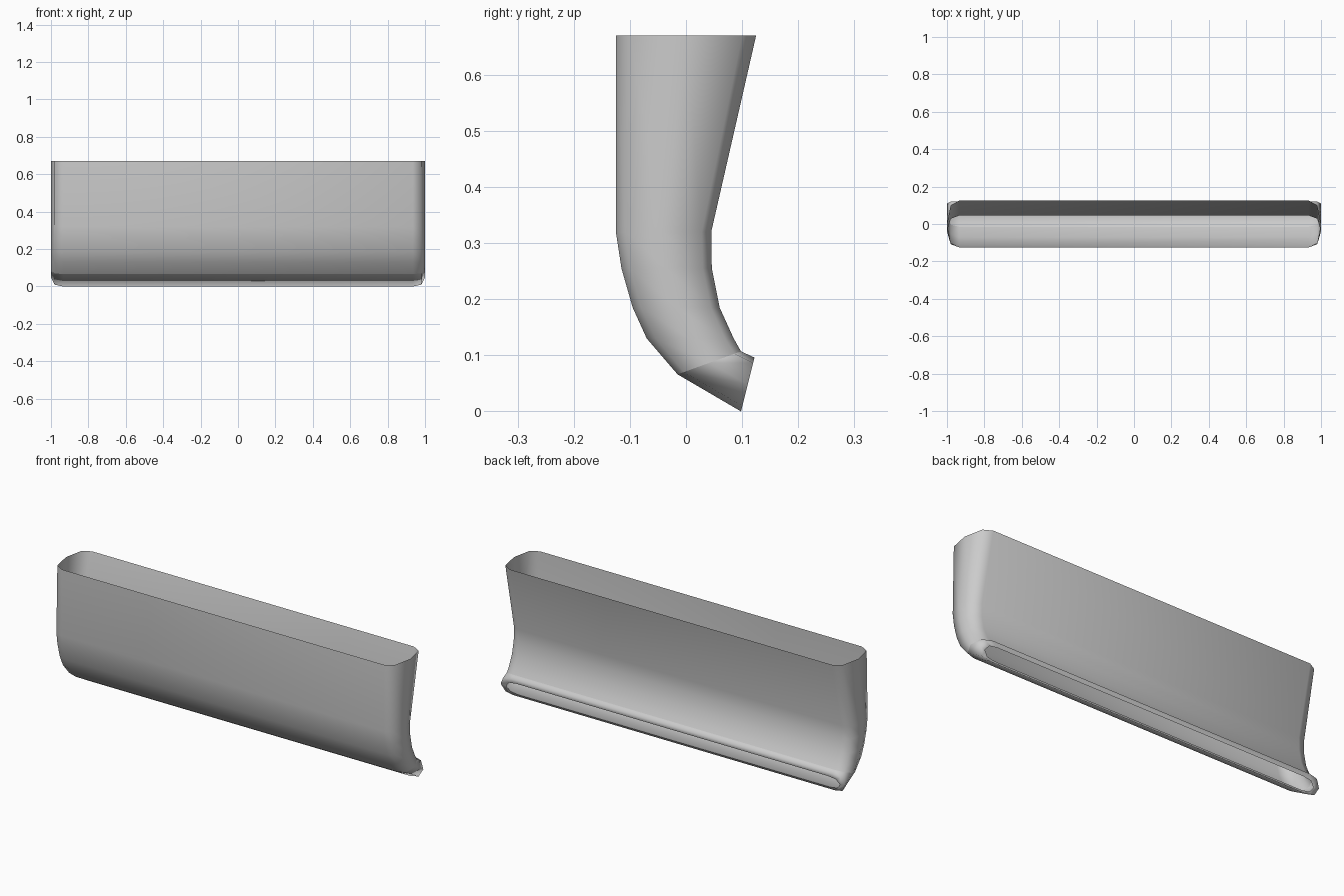
import bpy, bmesh

if "Cube" in bpy.data.objects:
    bpy.data.objects.remove(bpy.data.objects["Cube"])

# Half of the rounded cross-section: (inset from the end, position front -1 .. back +1)
END = [(0.065, -1.0), (0.02, -0.8), (0.0, 0.0), (0.02, 0.8), (0.065, 1.0)]


def ring(bm, front, back, half_width):
    """Rounded flat section between a front and a back (y, z) point."""
    def point(inset, t, side):
        k = (t + 1) / 2
        y = front[0] + (back[0] - front[0]) * k
        z = front[1] + (back[1] - front[1]) * k
        return bm.verts.new((side * (half_width - inset), y, z))
    right = [point(i, t, 1) for i, t in END]
    left = [point(i, t, -1) for i, t in reversed(END)]
    return right + left


def loft(name, sections, sharp_rings=()):
    """Skin the sections into an open, smooth shaded shell."""
    bm = bmesh.new()
    rings = [ring(bm, *s) for s in sections]
    n = len(rings[0])
    for a, b in zip(rings, rings[1:]):
        for i in range(n):
            j = (i + 1) % n
            # sections run downwards, so this winding faces outwards
            f = bm.faces.new((a[i], b[i], b[j], a[j]))
            f.smooth = True
    for r in sharp_rings:
        for i in range(n):
            e = bm.edges.get((rings[r][i], rings[r][(i + 1) % n]))
            e.smooth = False
    mesh = bpy.data.meshes.new(name)
    bm.to_mesh(mesh)
    bm.free()
    obj = bpy.data.objects.new(name, mesh)
    bpy.context.collection.objects.link(obj)
    return obj


# Curved hollow duct, open at the top
TUBE_END = ((-0.015, 0.066), (0.098, 0.107), 1.0)
loft("duct_body", [
    ((-0.125, 0.67), (0.125, 0.67), 1.0),
    ((-0.125, 0.32), (0.045, 0.32), 1.0),
    ((-0.115, 0.255), (0.046, 0.255), 1.0),
    ((-0.095, 0.185), (0.06, 0.185), 1.0),
    ((-0.07, 0.13), (0.085, 0.13), 1.0),
    TUBE_END,
])

# Flared outlet with a narrow lip around the open mouth
loft("outlet_lip", [
    TUBE_END,
    ((0.098, 0.0), (0.122, 0.096), 1.0),
    ((0.099, 0.01), (0.115, 0.074), 0.97),
])
